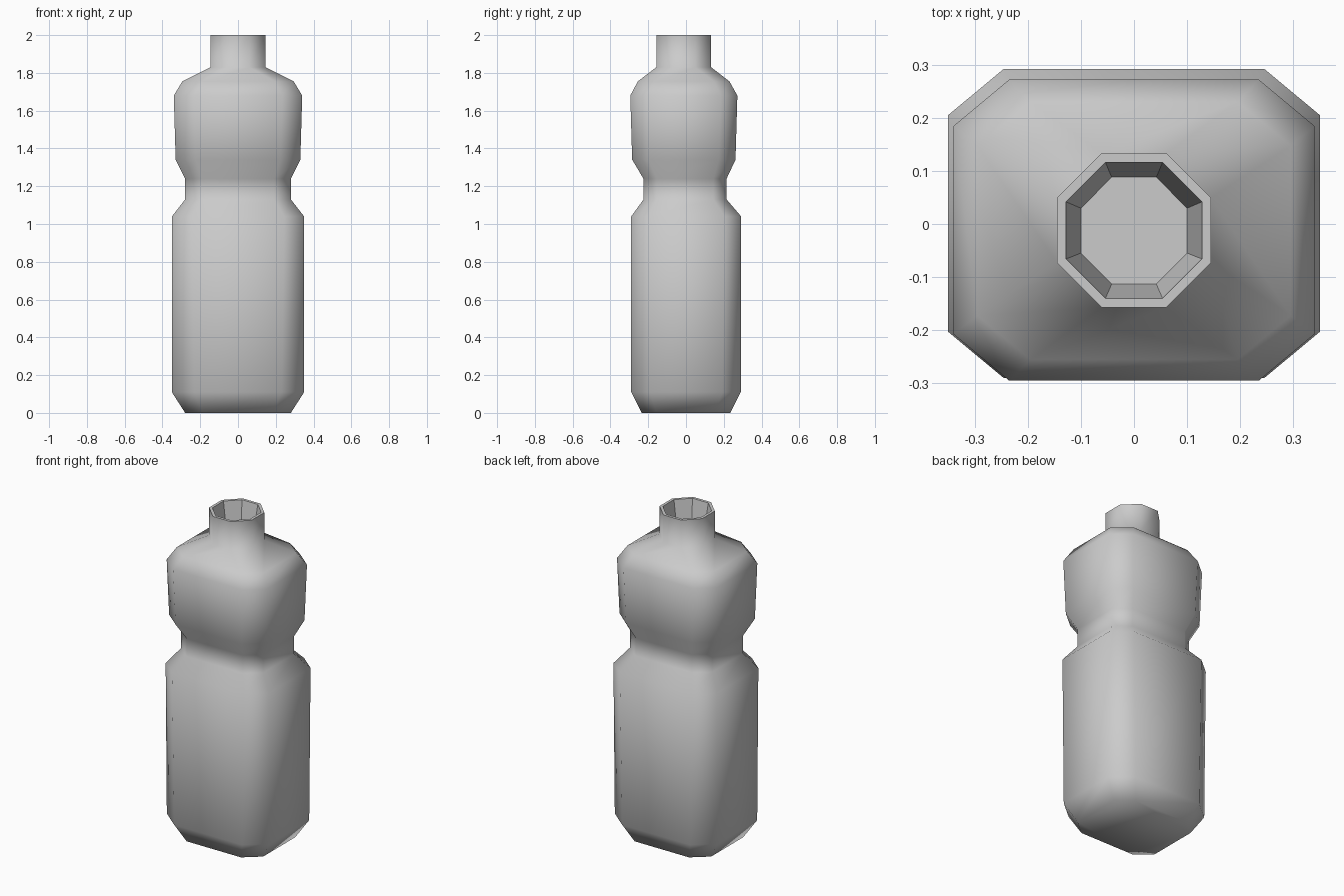
import bpy
import bmesh

cube = bpy.data.objects.get("Cube")
if cube:
    bpy.data.objects.remove(cube, do_unlink=True)

grey = bpy.data.materials.new("light grey plastic")
grey.use_nodes = True
colour = (0.6, 0.6, 0.6, 1)
grey.diffuse_color = colour
grey.node_tree.nodes["Principled BSDF"].inputs["Base Color"].default_value = colour

# Outer profile: height, half width, front y, back y, flat share of each side
OUTER = [
    (0.00, 0.28, -0.235, 0.235, 0.66),
    (0.11, 0.35, -0.29, 0.29, 0.66),
    (1.04, 0.35, -0.29, 0.292, 0.70),
    (1.13, 0.28, -0.225, 0.215, 0.68),
    (1.24, 0.28, -0.225, 0.215, 0.68),
    (1.34, 0.33, -0.285, 0.262, 0.68),
    (1.68, 0.34, -0.295, 0.272, 0.69),
    (1.755, 0.295, -0.255, 0.23, 0.66),
    (1.83, 0.145, -0.157, 0.133, 0.42),
    (2.00, 0.145, -0.157, 0.133, 0.42),
]
# Mouth: rim edge, then the tapered recess
INNER = [
    (2.00, 0.128, -0.14, 0.116, 0.42),
    (1.83, 0.10, -0.113, 0.088, 0.42),
]


def octagon(bm, z, half, front, back, flat):
    """Ring of eight vertices: a rectangle with chamfered corners."""
    mid, depth = (front + back) / 2, (back - front) / 2
    corners = [(1, -flat), (1, flat), (flat, 1), (-flat, 1),
               (-1, flat), (-1, -flat), (-flat, -1), (flat, -1)]
    return [bm.verts.new((x * half, mid + y * depth, z)) for x, y in corners]


def bridge(bm, low, high, smooth):
    for i in range(len(low)):
        j = (i + 1) % len(low)
        bm.faces.new((low[i], low[j], high[j], high[i])).smooth = smooth


# Bottle body, neck, rim and recess as one skin
bm = bmesh.new()
rings = [octagon(bm, *row) for row in OUTER + INNER]
for i in range(len(rings) - 1):
    bridge(bm, rings[i], rings[i + 1], i < len(OUTER) - 1)
bm.faces.new(rings[0][::-1]).smooth = True
bm.faces.new(rings[-1])
bmesh.ops.recalc_face_normals(bm, faces=bm.faces)

mesh = bpy.data.meshes.new("bottle")
bm.to_mesh(mesh)
bm.free()
mesh.materials.append(grey)
bottle = bpy.data.objects.new("bottle", mesh)
bpy.context.collection.objects.link(bottle)
